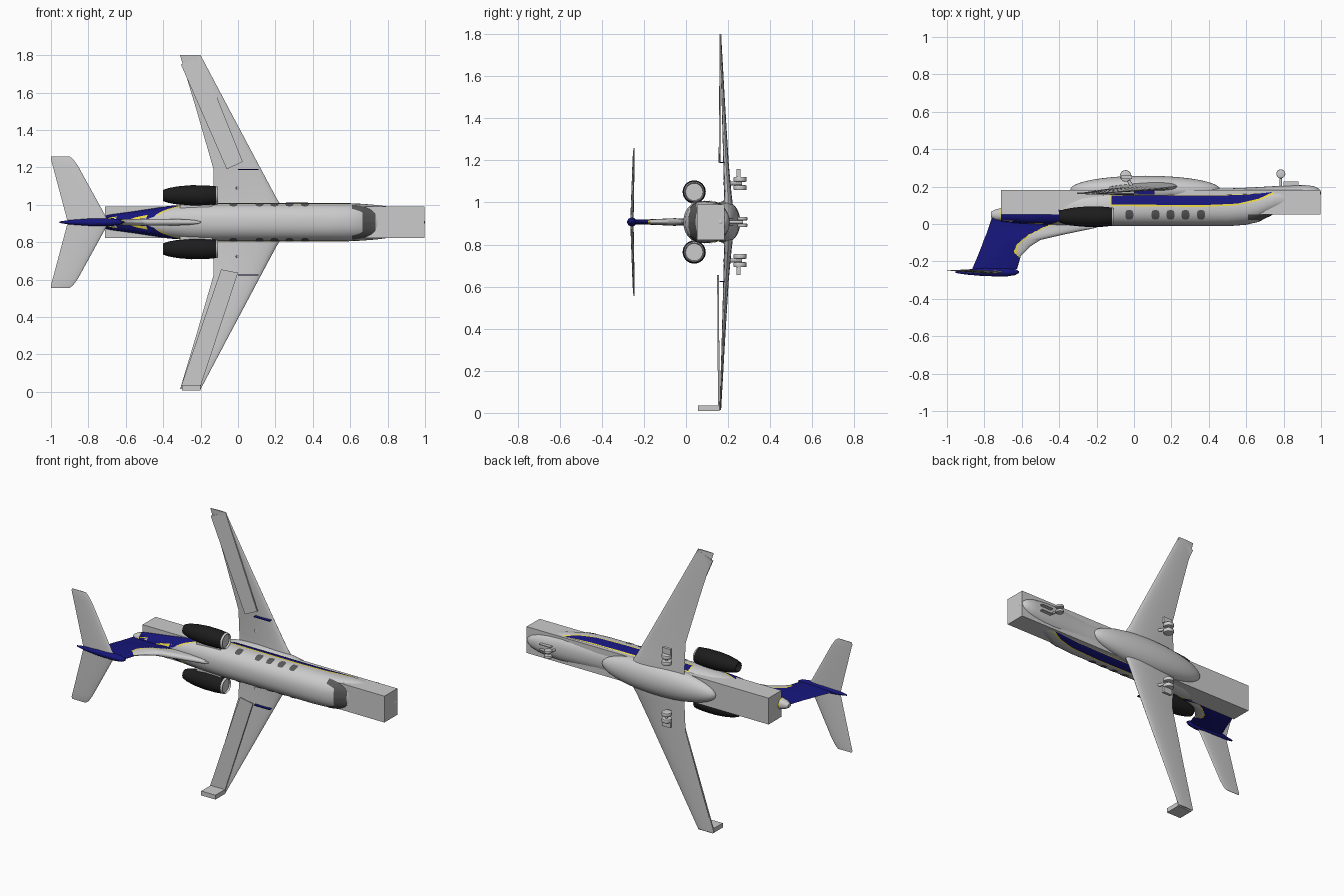
import bpy, bmesh, math
from mathutils import Vector, Matrix

if "Cube" in bpy.data.objects:
    bpy.data.objects.remove(bpy.data.objects["Cube"])

C = 0.907          # z of the aircraft's centre line (nose +x, back of the aircraft -y)
EXP = 2 / 2.25     # slightly squarish fuselage section


def mat(name, rgb):
    m = bpy.data.materials.new(name)
    m.diffuse_color = (*rgb, 1)
    m.use_nodes = True
    m.node_tree.nodes["Principled BSDF"].inputs["Base Color"].default_value = m.diffuse_color
    return m


BLUE = mat("blue", (0.008, 0.008, 0.2))
YELLOW = mat("yellow", (0.85, 0.7, 0.05))
DARK = mat("window_grey", (0.1, 0.1, 0.1))
BLACK = mat("black", (0.012, 0.012, 0.012))
GREY = mat("grey", (0.6, 0.6, 0.6))


def finish(name, bm, mats=(), angle=35):
    bmesh.ops.recalc_face_normals(bm, faces=bm.faces)
    me = bpy.data.meshes.new(name)
    bm.to_mesh(me)
    bm.free()
    ob = bpy.data.objects.new(name, me)
    bpy.context.collection.objects.link(ob)
    for m in mats:
        me.materials.append(m)
    bpy.ops.object.select_all(action='DESELECT')
    ob.select_set(True)
    bpy.context.view_layer.objects.active = ob
    bpy.ops.object.shade_smooth_by_angle(angle=math.radians(angle))
    return ob


def loft(name, rings, mats=(), closed=True, pick=None):
    bm = bmesh.new()
    vs = [[bm.verts.new(p) for p in r] for r in rings]
    n = len(rings[0])
    for a, b in zip(vs, vs[1:]):
        for i in range(n if closed else n - 1):
            j = (i + 1) % n
            f = bm.faces.new((a[i], a[j], b[j], b[i]))
            if pick:
                f.material_index = pick(f.calc_center_median())
    if closed:
        bm.faces.new(vs[0])
        bm.faces.new(vs[-1])
    return finish(name, bm, mats)


def box(name, lo, hi, mats=()):
    bm = bmesh.new()
    lo, hi = Vector(lo), Vector(hi)
    bmesh.ops.create_cube(bm, size=1, matrix=Matrix.Translation((lo + hi) / 2) @ Matrix.Diagonal((*(hi - lo), 1)))
    return finish(name, bm, mats)


def cylinder(name, a, b, r, mats=(), bevel=0):
    a, b = Vector(a), Vector(b)
    bm = bmesh.new()
    rot = (b - a).to_track_quat('Z', 'Y').to_matrix().to_4x4()
    bmesh.ops.create_cone(bm, cap_ends=True, segments=20, radius1=r, radius2=r, depth=(b - a).length,
                          matrix=Matrix.Translation((a + b) / 2) @ rot)
    if bevel:
        rim = [e for e in bm.edges if any(len(f.verts) > 4 for f in e.link_faces)]
        bmesh.ops.bevel(bm, geom=rim, offset=bevel, segments=2, affect='EDGES', profile=0.5)
    return finish(name, bm, mats)


def interp(pts, x):
    """Piecewise-linear lookup on sorted rows (x, values...)."""
    if x <= pts[0][0]:
        return pts[0][1:]
    for p, q in zip(pts, pts[1:]):
        if x <= q[0]:
            t = (x - p[0]) / (q[0] - p[0])
            return [a + (b - a) * t for a, b in zip(p[1:], q[1:])]
    return pts[-1][1:]


# Fuselage stations: x, back y, belly y, half width
BODY = [(-0.765, 0.035, 0.065, 0.012), (-0.74, 0.022, 0.078, 0.026), (-0.68, 0.012, 0.092, 0.038),
        (-0.55, 0.0, 0.12, 0.056), (-0.4, -0.006, 0.152, 0.08), (-0.27, -0.01, 0.18, 0.095),
        (-0.15, -0.012, 0.19, 0.101), (0.5, -0.012, 0.19, 0.101), (0.6, -0.004, 0.194, 0.1),
        (0.66, 0.01, 0.197, 0.098), (0.71, 0.036, 0.2, 0.095), (0.76, 0.058, 0.203, 0.09),
        (0.84, 0.078, 0.206, 0.078), (0.91, 0.1, 0.208, 0.062), (0.96, 0.122, 0.203, 0.043),
        (0.99, 0.143, 0.188, 0.022), (1.0, 0.16, 0.17, 0.005)]


def spow(v):
    return math.copysign(abs(v) ** EXP, v)


rings = []
for x, top, bot, hw in BODY:
    yc, ry = (top + bot) / 2, (bot - top) / 2
    rings.append([(x, yc - ry * spow(math.cos(a)), C + hw * spow(math.sin(a)))
                  for a in [2 * math.pi * i / 40 for i in range(40)]])
loft("fuselage", rings)


def patch(name, x0, x1, bounds, material, off, nx=24, ny=8):
    """Paint or glass lying on both sides of the fuselage; bounds(x) gives its y range."""
    for side in (1, -1):
        rows = []
        for i in range(nx + 1):
            x = x0 + (x1 - x0) * i / nx
            top, bot, hw = interp(BODY, x)
            yc, ry = (top + bot) / 2, (bot - top) / 2
            y0, y1 = bounds(x)
            row = []
            for j in range(ny + 1):
                k = max(-1, min(1, (y0 + (y1 - y0) * j / ny - yc) / ry))
                w = (1 - abs(k) ** 2.25) ** (1 / 2.25)
                row.append((x, yc + (ry + off) * k, C + side * (hw + off) * w))
            rows.append(row)
        loft(name, rows, [material], closed=False)


# Cabin windows, windscreen, side stripe and tail paint
for x in (-0.025, 0.115, 0.195, 0.275, 0.358):
    def oval(u, x=x):
        h = 0.024 * (1 - min(1, abs(u - x) / 0.0211) ** 4) ** 0.25
        return 0.05 - h, 0.05 + h
    patch("cabin_window", x - 0.021, x + 0.021, oval, DARK, 0.002, 10, 4)
patch("windscreen", 0.665, 0.735, lambda x: (interp(BODY, x)[0], interp(BODY, x)[0] + 0.022), DARK, 0.002, 8, 10)
patch("side_windscreen", 0.61, 0.72, lambda x: (max(0.022, interp(BODY, x)[0] + 0.01), 0.052), DARK, 0.002, 10, 4)
STRIPE = [(-0.12, 0.105, 0.15), (0.35, 0.1, 0.15), (0.55, 0.108, 0.152), (0.67, 0.135, 0.16), (0.74, 0.168, 0.17)]
patch("stripe_edge", -0.125, 0.745, lambda x: (interp(STRIPE, x)[0] - 0.009, interp(STRIPE, x)[1] + 0.006), YELLOW, 0.002)
patch("side_stripe", -0.12, 0.735, lambda x: interp(STRIPE, x), BLUE, 0.0035)
TAIL = [(-0.71, 0.0, 0.09), (-0.56, -0.005, 0.1), (-0.45, 0.0, 0.09), (-0.32, 0.04, 0.055)]
patch("tail_paint_edge", -0.715, -0.31, lambda x: (interp(TAIL, x)[0] - 0.006, interp(TAIL, x)[1] + 0.006), YELLOW, 0.002)
patch("tail_paint", -0.71, -0.32, lambda x: interp(TAIL, x), BLUE, 0.0035)

# Long block around the lower hull, and the belly fairing
box("hull_block", (-0.71, 0.052, 0.822), (0.997, 0.182, 0.99))
bm = bmesh.new()
bmesh.ops.create_uvsphere(bm, u_segments=40, v_segments=20, radius=1,
                          matrix=Matrix.Translation((0.06, 0.185, C)) @ Matrix.Diagonal((0.4, 0.073, 0.1, 1)))
finish("belly_fairing", bm)


def foil(le, te, t, n):
    """Airfoil outline as (x, half thickness offset), there and back."""
    def h(u):
        return t * (2.97 * math.sqrt(u) - 1.26 * u - 3.52 * u**2 + 2.84 * u**3 - 1.03 * u**4) / 2
    us = [(1 - math.cos(math.pi * i / n)) / 2 for i in range(n + 1)]
    out = [(le + (te - le) * u, h(u)) for u in us]
    return out + [(x, -d) for x, d in out[-2:0:-1]]


# Wings, tailplanes, engines and main gear on both sides
WING = [(0, 0.25, -0.15, 0.2, 0.05), (0.09, 0.23, -0.13, 0.2, 0.044), (0.13, 0.205, -0.13, 0.199, 0.036),
        (0.28, 0.125, -0.13, 0.19, 0.026), (0.6, -0.045, -0.222, 0.176, 0.015), (0.893, -0.2, -0.31, 0.163, 0.008)]
STAB = [(0, -0.69, -0.91, -0.257, 0.016), (0.3, -0.855, -0.99, -0.249, 0.01),
        (0.335, -0.88, -1.0, -0.248, 0.007), (0.352, -0.9, -1.0, -0.247, 0.003)]
NACELLE = [(-0.2, 0.003), (-0.2, 0.038), (-0.12, 0.04), (-0.11, 0.045), (-0.118, 0.049), (-0.17, 0.054), (-0.25, 0.055),
           (-0.32, 0.049), (-0.37, 0.04), (-0.4, 0.03), (-0.37, 0.024), (-0.37, 0.003)]


def revolve(name, prof, y, z, mats, pick=None):
    loft(name, [[(x, y + r * math.cos(2 * math.pi * i / 32), z + r * math.sin(2 * math.pi * i / 32))
                 for i in range(32)] for x, r in prof], mats, pick=pick)


for s in (1, -1):
    for name, table in (("wing", WING), ("tailplane", STAB)):
        loft(name, [[(x, y + d, C + s * o) for x, d in foil(le, te, t, 12)] for o, le, te, y, t in table])
    # wing fence
    box("wing_fence", (0.0, 0.158, C + s * 0.282 - 0.002), (0.11, 0.186, C + s * 0.282 + 0.002), [BLUE])
    # engine with inlet lip, fan hub and pylon
    z = C + s * 0.143
    revolve("engine", NACELLE, 0.039, z, [BLACK])
    revolve("inlet_lip", [(-0.125, 0.0405), (-0.11, 0.042), (-0.107, 0.0445), (-0.11, 0.047), (-0.118, 0.0495)], 0.039, z, [GREY])
    revolve("fan_hub", [(-0.2, 0.015), (-0.17, 0.012), (-0.15, 0.002)], 0.039, z, [GREY])
    bm = bmesh.new()
    for i in range(12):
        bmesh.ops.create_cube(bm, size=1, matrix=Matrix.Translation((-0.185, 0.039, z)) @ Matrix.Rotation(i * math.pi / 6, 4, 'X')
                              @ Matrix.Translation((0, 0.025, 0)) @ Matrix.Rotation(0.6, 4, 'Y') @ Matrix.Diagonal((0.003, 0.026, 0.007, 1)))
    finish("fan_blades", bm, [DARK])
    zs = sorted((C + s * 0.06, C + s * 0.11))
    box("engine_pylon", (-0.31, 0.025, zs[0]), (-0.14, 0.05, zs[1]))
    # main gear
    g = C + s * 0.183
    cylinder("main_strut", (0.0, 0.18, g), (-0.045, 0.262, g), 0.009)
    cylinder("main_axle", (-0.045, 0.26, g - 0.03), (-0.045, 0.26, g + 0.03), 0.007)
    for o in (-0.02, 0.02):
        cylinder("main_wheel", (-0.045, 0.257, g + o - 0.012), (-0.045, 0.257, g + o + 0.012), 0.031, bevel=0.005)
    d = g + s * 0.05
    box("gear_door", (-0.07, 0.24, d - 0.018), (-0.01, 0.258, d + 0.018))

# Nose gear
cylinder("nose_strut", (0.785, 0.18, C), (0.785, 0.27, C), 0.007)
for o in (-0.016, 0.016):
    cylinder("nose_wheel", (0.785, 0.268, C + o - 0.008), (0.785, 0.268, C + o + 0.008), 0.024, bevel=0.004)
box("nose_gear_door", (0.8, 0.2, C - 0.02), (0.88, 0.226, C - 0.015))
box("nose_gear_door", (0.8, 0.2, C + 0.015), (0.88, 0.226, C + 0.02))

# Fin: y, leading x, trailing x, thickness; blue behind a curved yellow line
FIN = [(-0.24, -0.625, -0.865, 0.022), (-0.17, -0.605, -0.835, 0.026), (-0.12, -0.555, -0.815, 0.03), (-0.085, -0.5, -0.803, 0.034),
       (-0.055, -0.37, -0.79, 0.036), (-0.02, -0.2, -0.778, 0.034), (0.05, -0.18, -0.755, 0.034)]
EDGE = [(-0.19, -0.5), (-0.18, -0.605), (-0.15, -0.635), (-0.11, -0.62), (-0.06, -0.56), (0.0, -0.44), (0.05, -0.35)]


def fin_paint(p):
    gap = p.x - interp(EDGE, p.y)[0]
    return 0 if gap < -0.008 else 1 if gap < 0.004 else 2


rings = []
for i in range(59):
    y = -0.24 + 0.005 * i
    le, te, t = interp(FIN, y)
    rings.append([(x, y, C + d) for x, d in foil(le, te, t, 70)])
loft("fin", rings, [BLUE, YELLOW, GREY], pick=fin_paint)
BULLET = [(-0.955, 0.004), (-0.9, 0.012), (-0.8, 0.02), (-0.68, 0.021), (-0.635, 0.015), (-0.615, 0.004)]
loft("fin_tip_fairing", [[(x, -0.257 + 1.1 * r * math.cos(a), C + r * math.sin(a))
                          for a in [math.pi * i / 10 for i in range(20)]] for x, r in BULLET], [BLUE])

# Loose slabs lying over the wings, and the single upturned tip
def slab(name, outline):
    rings = [[(x, y + o, z) for x, y, z in outline] for o in (0, 0.008)]
    loft(name, rings)


slab("lower_wing_slab", [(-0.09, 0.148, 0.655), (0.0, 0.148, 0.637), (-0.2, 0.152, 0.03), (-0.308, 0.152, 0.02)])
slab("upper_wing_slab", [(-0.06, 0.155, 1.19), (0.025, 0.157, 1.23), (-0.2, 0.16, 1.797), (-0.305, 0.16, 1.75)])
box("wing_tip_upturn", (-0.3, 0.058, 0.008), (-0.2, 0.158, 0.036))
